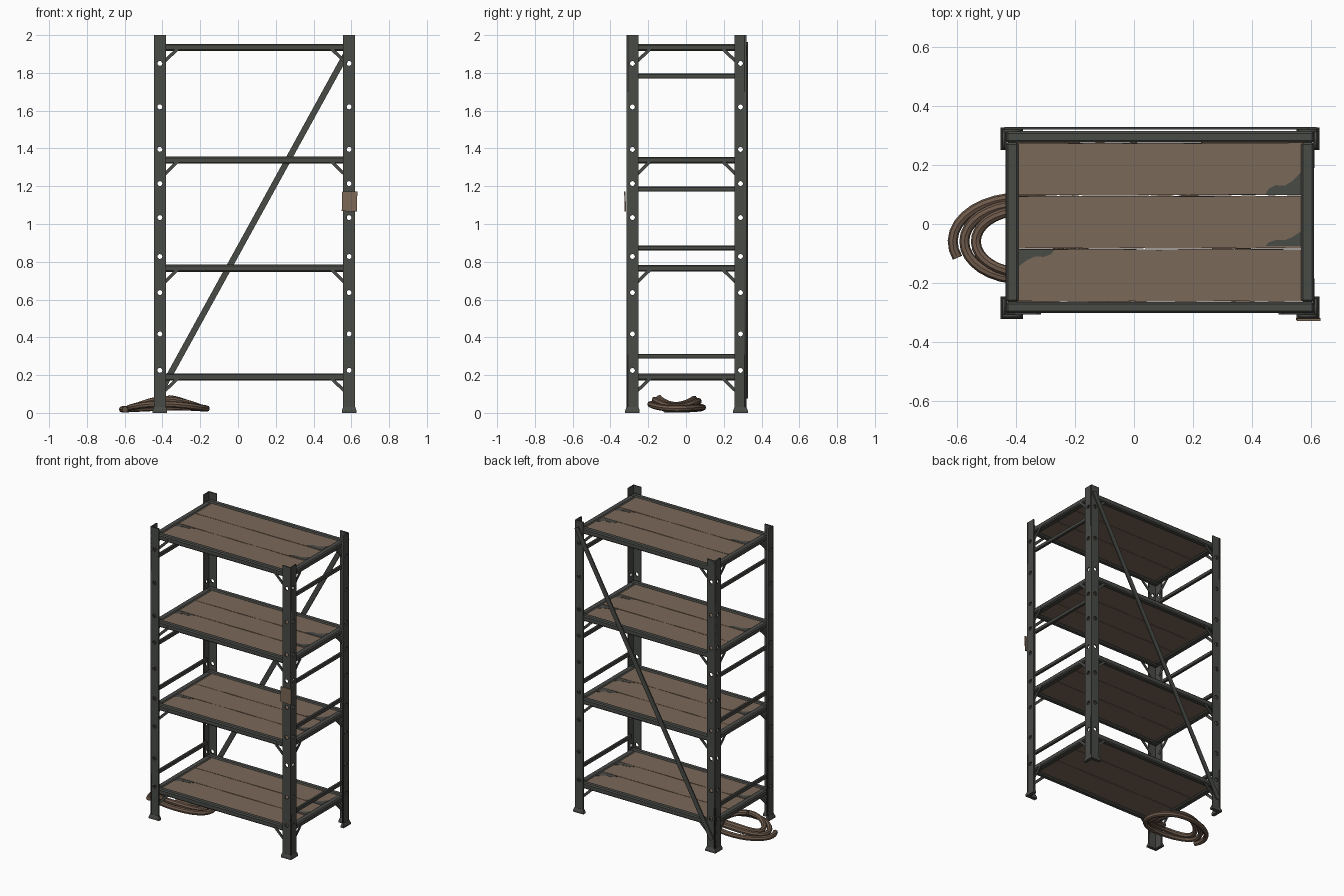
import bpy, bmesh, math, random
from mathutils import Vector, Matrix

random.seed(4)
if "Cube" in bpy.data.objects:
    bpy.data.objects.remove(bpy.data.objects["Cube"], do_unlink=True)


def material(name, rgb):
    m = bpy.data.materials.new(name)
    m.use_nodes = True
    m.diffuse_color = (*rgb, 1)
    bsdf = m.node_tree.nodes["Principled BSDF"]
    bsdf.inputs["Base Color"].default_value = (*rgb, 1)
    bsdf.inputs["Roughness"].default_value = 0.8
    return m


STEEL = material("grey steel", (0.066, 0.070, 0.062))
WOOD = material("brown wood", (0.195, 0.138, 0.098))
ROPE = material("rope brown", (0.16, 0.105, 0.072))
TAG = material("tan card", (0.21, 0.145, 0.095))

# Rack layout: centre, half sizes of the post corners, shelf heights
CX, CY, HX, HY = 0.0875, 0.0025, 0.5325, 0.3175
SHELVES = (0.19, 0.766, 1.338, 1.935)
RUNGS = (0.30, 0.873, 1.185, 1.783)
HOLES = (0.225, 0.418, 0.637, 0.828, 1.034, 1.214, 1.395, 1.62, 1.85)
FLANGE, GAUGE = 0.063, 0.009
CORNERS = [(sx, sy) for sx in (-1, 1) for sy in (-1, 1)]


def finish(name, bm, mat, bevel=0):
    bmesh.ops.recalc_face_normals(bm, faces=bm.faces)
    me = bpy.data.meshes.new(name)
    bm.to_mesh(me)
    bm.free()
    me.materials.append(mat)
    ob = bpy.data.objects.new(name, me)
    bpy.context.collection.objects.link(ob)
    if bevel:
        mod = ob.modifiers.new("Bevel", "BEVEL")
        mod.width, mod.segments = bevel, 1
    return ob


def bar(name, a, b, normal, width, thick, mat=STEEL, bevel=0):
    """Box running from a to b, thin along normal."""
    a, b, n = Vector(a), Vector(b), Vector(normal)
    d = (b - a).normalized()
    rot = Matrix((d, n.cross(d), n)).transposed().to_4x4()
    size = Matrix.Diagonal(((b - a).length, width, thick, 1))
    bm = bmesh.new()
    bmesh.ops.create_cube(bm, size=1, matrix=Matrix.Translation((a + b) / 2) @ rot @ size)
    return finish(name, bm, mat, bevel)


def plate(name, loops, thick, matrix, mat):
    """Flat plate from an outline loop, further loops become holes."""
    cu = bpy.data.curves.new(name, "CURVE")
    cu.dimensions, cu.fill_mode, cu.extrude = "2D", "BOTH", thick / 2
    for loop in loops:
        sp = cu.splines.new("POLY")
        sp.points.add(len(loop) - 1)
        for p, (u, v) in zip(sp.points, loop):
            p.co = (u, v, 0, 1)
        sp.use_cyclic_u = True
    tmp = bpy.data.objects.new(name, cu)
    bpy.context.collection.objects.link(tmp)
    me = bpy.data.meshes.new_from_object(tmp.evaluated_get(bpy.context.evaluated_depsgraph_get()))
    bpy.data.objects.remove(tmp, do_unlink=True)
    bm = bmesh.new()
    bm.from_mesh(me)
    bpy.data.meshes.remove(me)
    bmesh.ops.remove_doubles(bm, verts=bm.verts, dist=1e-5)
    bmesh.ops.transform(bm, matrix=matrix, verts=bm.verts)
    return finish(name, bm, mat)


def circle(u, v, r, n=12):
    return [(u + r * math.cos(math.tau * i / n), v + r * math.sin(math.tau * i / n)) for i in range(n)]


# Corner posts: two perforated flanges each, with a flared foot
for sx, sy in CORNERS:
    ox, oy = CX + sx * HX, CY + sy * HY
    for axis, s, outer, level in (("x", sx, ox, oy - sy * GAUGE / 2), ("y", sy, oy, ox - sx * GAUGE / 2)):
        inner = outer - s * FLANGE
        mid = (outer + inner) / 2
        outline = [(outer, 0.005), (inner, 0.005), (inner, 2), (outer, 2)]
        loops = [outline] + [circle(mid, z, 0.013) for z in HOLES]
        if axis == "x":
            m = Matrix(((1, 0, 0, 0), (0, 0, -1, level), (0, 1, 0, 0), (0, 0, 0, 1)))
        else:
            m = Matrix(((0, 0, 1, level), (1, 0, 0, 0), (0, 1, 0, 0), (0, 0, 0, 1)))
        plate("post_flange_" + axis, loops, GAUGE, m, STEEL)
    bm = bmesh.new()
    rings = []
    for z, grow in ((0, 0.007), (0.012, 0.007), (0.03, 0.001)):
        a, b, t = -grow, FLANGE + grow, GAUGE + grow
        prof = ((a, a), (b, a), (b, t), (t, t), (t, b), (a, b))
        rings.append([bm.verts.new((ox - sx * u, oy - sy * v, z)) for u, v in prof])
    for lo, hi in zip(rings, rings[1:]):
        for i in range(len(lo)):
            j = (i + 1) % len(lo)
            bm.faces.new((lo[i], lo[j], hi[j], hi[i]))
    bm.faces.new(rings[0])
    bm.faces.new(rings[-1])
    finish("foot", bm, STEEL)

# Shelves: rim beams, planks, worn patches and corner struts
BEAM = 0.038
X0, X1, Y0, Y1 = CX - HX + 0.011, CX + HX - 0.011, CY - HY + 0.013, CY + HY - 0.006
PATCHES = ((1, 0.10, 1, 0.075), (1, -0.075, 1, 0.05), (-1, -0.088, -1, 0.055))
for z in SHELVES:
    h = BEAM / 2
    for y in (Y0 + h, Y1 - h):
        bar("long_beam", (X0, y, z), (X1, y, z), (0, 0, 1), BEAM, BEAM, bevel=0.007)
    for x in (X0 + h + 0.003, X1 - h - 0.003):
        bar("end_beam", (x, Y0 + BEAM, z), (x, Y1 - BEAM, z), (0, 0, 1), BEAM + 0.006, BEAM - 0.002, bevel=0.007)

    pitch = (Y1 - Y0 - 2 * BEAM) / 3
    for i in range(3):
        bm = bmesh.new()
        bmesh.ops.create_grid(bm, x_segments=10, y_segments=1, size=0.5)
        y = Y0 + BEAM + pitch * (i + 0.5)
        for v in bm.verts:
            edge = random.uniform(0, 0.0035)
            v.co = (CX + v.co.x * (X1 - X0 - 2 * BEAM), y + v.co.y * (pitch - 2 * edge), z + 0.012)
        ext = bmesh.ops.extrude_face_region(bm, geom=bm.faces[:])
        for v in ext["geom"]:
            if isinstance(v, bmesh.types.BMVert):
                v.co.z -= 0.02
        finish("plank", bm, WOOD)

    for side, y, sy, deep in PATCHES:
        edge = X1 - BEAM - 0.006 if side > 0 else X0 + BEAM + 0.006
        shape = ((0, 0), (0.12, 0), (0.11, 0.25), (0.085, 0.42), (0.055, 0.4), (0.03, 0.6), (0, 1))
        loop = [(edge - side * u, y + sy * v * deep) for u, v in shape]
        plate("worn_patch", [loop], 0.002, Matrix.Translation((0, 0, z + 0.0125)), STEEL)

    for sx, sy in CORNERS:
        ox, oy = CX + sx * HX, CY + sy * HY
        yp, xp = oy - sy * (GAUGE + 0.003), ox - sx * (GAUGE + 0.003)
        bar("corner_strut", (ox - sx * 0.045, yp, z - 0.085), (ox - sx * 0.125, yp, z - 0.008),
            (0, 1, 0), 0.017, 0.005)
        bar("corner_strut", (xp, oy - sy * 0.045, z - 0.085), (xp, oy - sy * 0.125, z - 0.008),
            (1, 0, 0), 0.017, 0.005)

# End rungs
for z in RUNGS:
    for sx in (-1, 1):
        x = CX + sx * (HX - 0.02)
        bar("end_rung", (x, CY - HY + 0.055, z), (x, CY + HY - 0.055, z), (1, 0, 0), 0.026, 0.02, bevel=0.004)

# Diagonal back brace
yb = CY + HY + 0.004
bar("back_brace", (-0.425, yb, 0.085), (0.603, yb, 1.955), (0, 1, 0), 0.032, 0.008)

# Hanging tag on the front post
bar("tag", (0.589, -0.321, 1.067), (0.592, -0.324, 1.172), (0, -1, 0), 0.08, 0.007, TAG)

# Coiled rope on the floor
cu = bpy.data.curves.new("rope_coil", "CURVE")
cu.dimensions, cu.bevel_depth, cu.bevel_resolution, cu.use_fill_caps = "3D", 0.017, 2, True
sp = cu.splines.new("POLY")
STEPS, TURNS = 90, 2.8
sp.points.add(STEPS)
for i, p in enumerate(sp.points):
    t = i / STEPS
    a = math.pi + 0.4 - math.tau * TURNS * t
    rx, ry = 0.236 - 0.11 * t, 0.152 - 0.065 * t
    lift = 0.035 * min(1, t * 2) * math.sin(a) ** 2
    p.co = (-0.38 + rx * math.cos(a), -0.055 + ry * math.sin(a), 0.018 + 0.025 * t + lift, 1)
tmp = bpy.data.objects.new("rope_tmp", cu)
bpy.context.collection.objects.link(tmp)
me = bpy.data.meshes.new_from_object(tmp.evaluated_get(bpy.context.evaluated_depsgraph_get()))
bpy.data.objects.remove(tmp, do_unlink=True)
me.name = "rope_coil"
me.materials.clear()
me.materials.append(ROPE)
rope = bpy.data.objects.new("rope_coil", me)
bpy.context.collection.objects.link(rope)
bpy.context.view_layer.objects.active = rope
rope.select_set(True)
bpy.ops.object.shade_smooth_by_angle()
